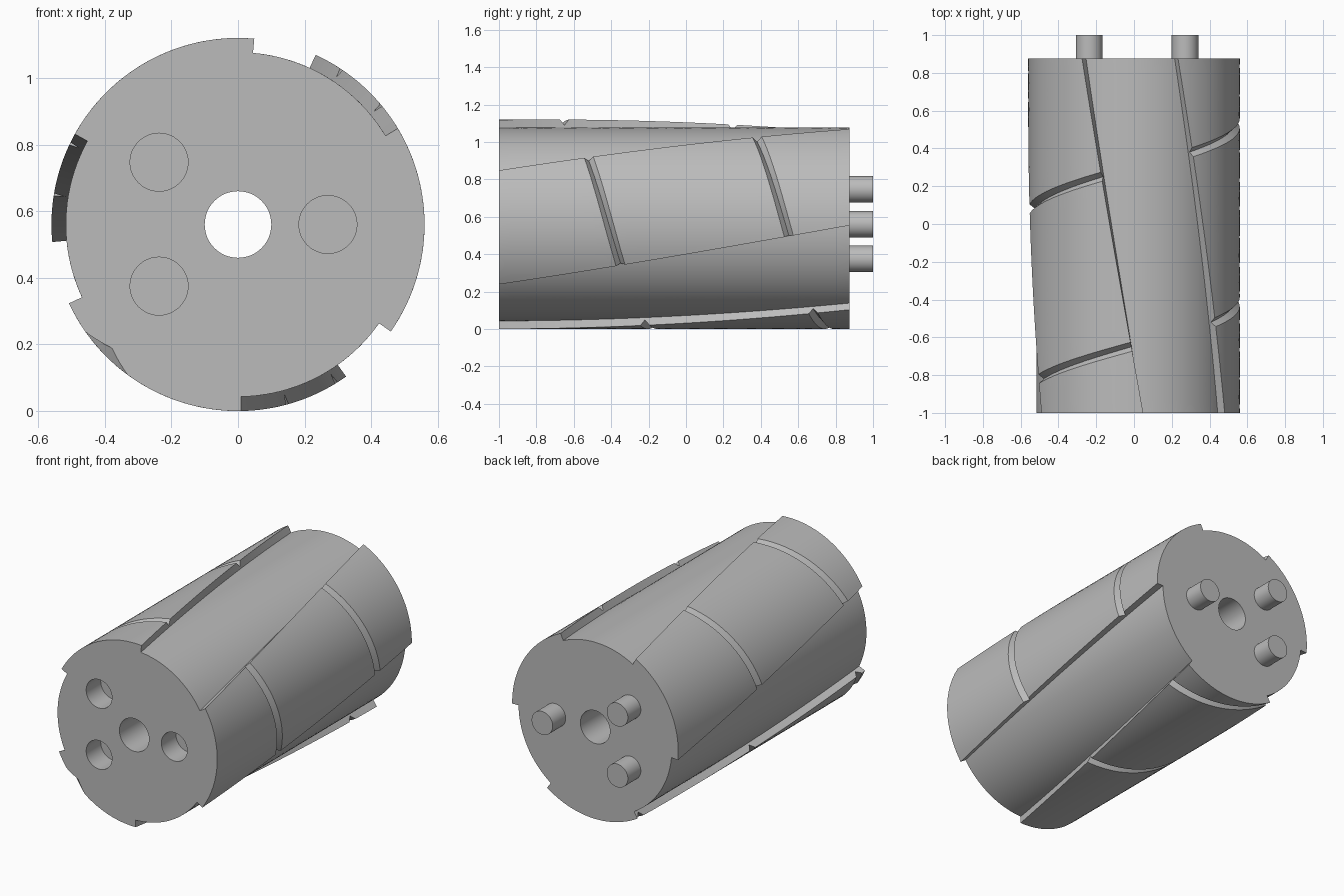
import bpy, bmesh
from math import radians, sin, cos

cube = bpy.data.objects.get("Cube")
if cube:
    bpy.data.objects.remove(cube, do_unlink=True)

R, ROOT = 0.56, 0.517           # land and recess radii
FRONT, BACK = -1.0, 0.875
TWIST = 34.4                    # degrees of helix over the body
LAND, PITCH, START = 66, 120, 85
SPACING, SLANT = 0.9, 0.17      # groove spacing and drift across a land
PINS = [(0.27, 0.56), (-0.237, 0.747), (-0.237, 0.375)]

gray = bpy.data.materials.new("gray metal")
gray.use_nodes = True
gray.diffuse_color = (0.5, 0.5, 0.5, 1)
gray.node_tree.nodes["Principled BSDF"].inputs["Base Color"].default_value = (0.5, 0.5, 0.5, 1)


def polar(r, deg, y):
    a = radians(deg)
    return (r * cos(a), y, R + r * sin(a))


def loft(name, sections):
    """Closed solid skinned through equal-length rings."""
    bm = bmesh.new()
    rings = [[bm.verts.new(p) for p in s] for s in sections]
    n = len(rings[0])
    for a, b in zip(rings, rings[1:]):
        for i in range(n):
            j = (i + 1) % n
            bm.faces.new((a[i], a[j], b[j], b[i]))
    bm.faces.new(rings[0][::-1])
    bm.faces.new(rings[-1])
    bmesh.ops.recalc_face_normals(bm, faces=bm.faces[:])
    mesh = bpy.data.meshes.new(name)
    bm.to_mesh(mesh)
    bm.free()
    mesh.materials.append(gray)
    ob = bpy.data.objects.new(name, mesh)
    bpy.context.collection.objects.link(ob)
    return ob


def rod(name, x, z, r, y0, y1, sides=48):
    ring = [(r * cos(radians(360 * i / sides)), r * sin(radians(360 * i / sides))) for i in range(sides)]
    return loft(name, [[(x + u, y, z + v) for u, v in ring] for y in (y0, y1)])


def activate(ob):
    bpy.ops.object.select_all(action='DESELECT')
    ob.select_set(True)
    bpy.context.view_layer.objects.active = ob


def cut(target, cutter):
    cutter.hide_render = True
    mod = target.modifiers.new("cut", 'BOOLEAN')
    mod.operation, mod.solver, mod.object = 'DIFFERENCE', 'EXACT', cutter
    activate(target)
    bpy.ops.object.modifier_apply(modifier=mod.name)
    bpy.data.objects.remove(cutter, do_unlink=True)


# Twisted drum with three raised helical lands
profile = []
for k in range(3):
    a = START + k * PITCH
    profile += [(R, a + LAND * i / 24) for i in range(25)]
    profile += [(ROOT, a + LAND + (PITCH - LAND) * i / 20) for i in range(21)]
steps = 30
drum = loft("drum", [[polar(r, a + TWIST * s / steps, FRONT + (BACK - FRONT) * s / steps)
                      for r, a in profile] for s in range(steps + 1)])

# Slanted V grooves across each land
for k, offset in enumerate((-0.65, -0.95, -0.35)):
    for m in range(3):
        y0 = offset + m * SPACING
        if y0 > BACK:
            continue
        low = START + k * PITCH + TWIST * (y0 - FRONT) / (BACK - FRONT)
        sections = []
        for i in range(-2, 27):
            t = i / 24
            a, y = low + (LAND - 3) * t, y0 - SLANT * t
            sections.append([polar(0.53, a, y), polar(0.575, a, y + 0.0375), polar(0.575, a, y - 0.0375)])
        cut(drum, loft("groove_cutter", sections))

# Through bore and blind sockets in the front face
cut(drum, rod("bore_cutter", 0, R, 0.1, -1.2, 1.2))
for x, z in PINS:
    cut(drum, rod("socket_cutter", x, z, 0.087, -1.2, FRONT + 0.14))

# Drive pins on the back face
parts = [drum]
for i, (x, z) in enumerate(PINS):
    parts.append(rod(f"drive_pin_{i + 1}", x, z, 0.071, BACK - 0.02, 1.0))

for ob in parts:
    activate(ob)
    bpy.ops.object.shade_smooth_by_angle(angle=radians(25))
